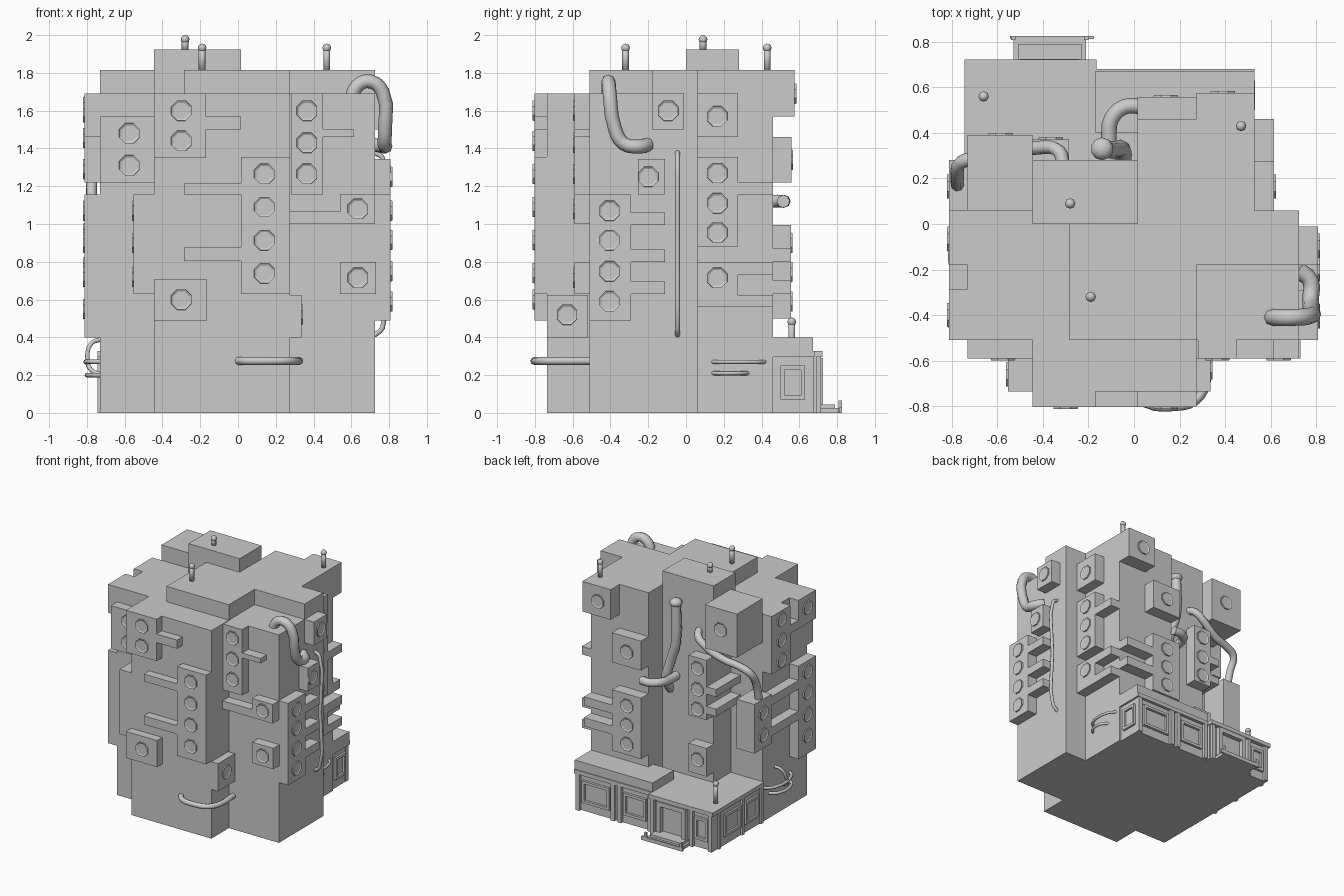
import bpy, bmesh, math
from mathutils import Matrix, Vector

if "Cube" in bpy.data.objects:
    bpy.data.objects.remove(bpy.data.objects["Cube"])


def make(name, bm):
    bmesh.ops.recalc_face_normals(bm, faces=bm.faces)
    me = bpy.data.meshes.new(name)
    bm.to_mesh(me)
    bm.free()
    ob = bpy.data.objects.new(name, me)
    bpy.context.collection.objects.link(ob)
    return ob


def add_box(bm, lo, hi):
    size = [h - l for l, h in zip(lo, hi)]
    mid = [(h + l) / 2 for l, h in zip(lo, hi)]
    bmesh.ops.create_cube(bm, size=1, matrix=Matrix.Translation(mid) @ Matrix.Diagonal((*size, 1)))


def box(name, x, y, z):
    bm = bmesh.new()
    add_box(bm, (x[0], y[0], z[0]), (x[1], y[1], z[1]))
    return make(name, bm)


def prism(name, outline, z0, z1):
    bm = bmesh.new()
    f = bm.faces.new([bm.verts.new((x, y, z0)) for x, y in outline])
    up = bmesh.ops.extrude_face_region(bm, geom=[f])['geom']
    bmesh.ops.translate(bm, vec=(0, 0, z1 - z0),
                        verts=[v for v in up if isinstance(v, bmesh.types.BMVert)])
    return make(name, bm)


def side_box(bm, axis, wall, out, a, z):
    # box standing out from a wall; a is the range along the wall
    d = sorted((wall, out))
    if axis == 'y':
        add_box(bm, (a[0], d[0], z[0]), (a[1], d[1], z[1]))
    else:
        add_box(bm, (d[0], a[0], z[0]), (d[1], a[1], z[1]))


def pod(name, axis, wall, out, a, z, centre, discs, tabs=()):
    # window pod with octagonal portholes and side brackets (a0, a1, z0, z1)
    bm = bmesh.new()
    side_box(bm, axis, wall, out, a, z)
    for a0, a1, z0, z1 in tabs:
        side_box(bm, axis, wall, out, (a0, a1), (z0, z1))
    make(name, bm)
    s = 1 if out > wall else -1
    normal = Vector((0, s, 0) if axis == 'y' else (s, 0, 0))
    for zc in discs:
        bm = bmesh.new()
        pos = (centre, out, zc) if axis == 'y' else (out, centre, zc)
        turn = normal.to_track_quat('Z', 'Y').to_matrix().to_4x4()
        m = Matrix.Translation(pos) @ turn @ Matrix.Rotation(math.pi / 8, 4, 'Z')
        bmesh.ops.create_cone(bm, cap_ends=True, segments=8, radius1=.06, radius2=.057,
                              depth=.018, matrix=m)
        bm.normal_update()
        cap = max(bm.faces, key=lambda f: f.calc_center_median().dot(normal))
        bmesh.ops.inset_individual(bm, faces=[cap], thickness=.012, depth=-.006)
        make(name + '_porthole', bm)


def pipe(name, pts, r):
    cu = bpy.data.curves.new(name, 'CURVE')
    cu.dimensions = '3D'
    cu.bevel_depth = r
    cu.bevel_resolution = 2
    cu.use_fill_caps = True
    cu.resolution_u = 3
    sp = cu.splines.new('BEZIER')
    sp.bezier_points.add(len(pts) - 1)
    for bp, p in zip(sp.bezier_points, pts):
        bp.co = p
        bp.handle_left_type = bp.handle_right_type = 'AUTO'
    ob = bpy.data.objects.new(name, cu)
    bpy.context.collection.objects.link(ob)


def frame(name, axis, wall, out, a, z, w=.022):
    bm = bmesh.new()
    for aa, zz in (((a[0], a[0] + w), z), ((a[1] - w, a[1]), z),
                   (a, (z[0], z[0] + w)), (a, (z[1] - w, z[1]))):
        side_box(bm, axis, wall, out, aa, zz)
    make(name, bm)


# Tower and stepped roof
prism('tower', [(-.73, -.51), (-.445, -.51), (-.445, -.735), (.275, -.735), (.275, -.51),
                (.725, -.51), (.725, .06), (.53, .06), (.53, .46), (.015, .46),
                (.015, .28), (-.445, .28), (-.445, .06), (-.73, .06)], 0, 1.69)
prism('upper_roof', [(-.285, -.51), (.275, -.51), (.275, -.18), (.725, -.18), (.725, .06),
                     (.53, .06), (.53, .46), (.015, .46), (.015, 0), (-.285, 0)], 1.69, 1.815)
box('roof_house', (-.445, .015), (0, .28), (1.69, 1.925))

# Front pods
F, FR = -.735, -.51
pod('front_top_pod', 'y', F, -.803, (-.445, -.17), (1.35, 1.69), -.3, (1.6, 1.44), [(-.17, .015, 1.5, 1.57)])
pod('front_tall_pod', 'y', F, -.803, (.015, .275), (.63, 1.355), .14, (1.265, 1.09, .915, .74),
    [(-.285, .015, 1.155, 1.215), (-.285, .015, .805, .875)])
pod('front_low_pod', 'y', F, -.803, (-.445, -.165), (.49, .705), -.3, (.6,))
pod('front_right_column', 'y', FR, -.59, (.28, .45), (1.155, 1.69), .365, (1.6, 1.43, 1.265), [(.45, .615, 1.46, 1.5)])
pod('front_right_pod', 'y', FR, -.59, (.54, .725), (1, 1.155), .635, (1.08,), [(.275, .54, 1, 1.065)])
pod('front_right_low_pod', 'y', FR, -.59, (.54, .73), (.63, .8), .635, (.715,))
pod('front_left_pod', 'y', FR, -.59, (-.73, -.445), (1.22, 1.57), -.575, (1.48, 1.31))
pod('bay_right_pod', 'x', .275, .335, (-.735, -.52), (.4, .625), -.63, (.52,))
pod('bay_left_pod', 'x', -.445, -.552, (-.735, -.59), (.63, 1.155), -.66, (1.07, .9, .72))

# Right pods
pod('right_tall_pod', 'x', .725, .808, (-.51, -.29), (.49, 1.155), -.405, (1.07, .915, .75, .59),
    [(-.29, -.11, z, z + .065) for z in (.63, .8, .995)])
pod('right_mid_pod', 'x', .725, .808, (-.255, -.11), (1.155, 1.345), -.2, (1.25,))
pod('right_top_pod', 'x', .725, .808, (-.18, -.01), (1.5, 1.69), -.095, (1.6,))
pod('right_back_top_pod', 'x', .53, .615, (.055, .275), (1.46, 1.69), .165, (1.57,))
pod('right_back_tall_pod', 'x', .53, .615, (.055, .275), (.88, 1.355), .165, (1.27, 1.11, .955), [(.275, .46, 1.155, 1.22)])
pod('right_back_low_pod', 'x', .53, .615, (.055, .275), (.56, .8), .165, (.715,),
    [(.275, .46, .73, .8), (.275, .46, .56, .625)])

# Back pods
pod('back_top_pod', 'y', .46, .575, (.275, .53), (1.57, 1.815), .39, (1.69,))
pod('back_mid_pod', 'y', .46, .558, (.015, .275), (1.22, 1.46), .14, (1.34,))
pod('back_tall_pod', 'y', .46, .555, (.015, .275), (.5, .995), .14, (.9, .745, .59),
    [(.275, .53, .8, .87), (.275, .53, .63, .7)])
pod('back_left_box', 'y', .06, .39, (-.73, -.445), (1.46, 1.815), -.585, (1.65,))
pod('back_left_stack', 'y', .28, .372, (-.445, -.285), (.87, 1.355), -.365, (1.27, 1.1, .94))
pod('back_left_low_pod', 'y', .28, .372, (-.445, -.285), (.41, .64), -.365, (.53,))
for z in (.92, 1.08):
    box('back_left_bracket', (-.53, -.445), (.06, .37), (z, z + .06))

# Left pods
L, LO = -.73, -.812
pod('left_tall_pod', 'x', L, LO, (-.51, -.285), (.4, 1.155), -.4, (1.07, .9, .72, .55),
    [(-.285, -.18, .97, 1.04), (-.285, -.18, .72, .79)])
pod('left_top_pod', 'x', L, LO, (-.51, -.285), (1.46, 1.69), -.4, (1.59,))
pod('left_stack', 'x', L, LO, (-.18, .06), (1.22, 1.69), -.065, (1.62, 1.455, 1.29), [(-.285, -.18, 1.46, 1.53)])
pod('left_back_pod', 'x', -.65, LO, (.06, .28), (.66, 1.06), .165, (.95, .77), [(-.18, .06, .97, 1.04), (-.18, .06, .72, .79)])

# Shop podium at the back, with cornice and ledge
box('podium', (-.73, .515), (.05, .655), (0, .3))
box('podium_ledge', (-.17, .53), (.4, .672), (.325, .4))
box('podium_cornice', (-.745, .53), (.06, .68), (.295, .327))
box('corner_shop', (-.73, -.17), (.6, .69), (0, .3))
box('corner_cornice', (-.745, -.165), (.55, .722), (.295, .327))
for x in (-.73, -.56, -.21, -.16, .11, .17, .485):
    y = .715 if x < -.165 else .678
    box('pilaster', (x, x + .032), (.64, y), (0, .297))
for a, y in (((.22, .465), .655), ((-.11, .095), .655), ((-.69, -.57), .69)):
    frame('shop_window', 'y', y - .01, y + .02, a, (.07, .25))
frame('door_frame', 'y', .68, .725, (-.5, -.24), (0, .29), .035)
for a in ((.12, .29), (.35, .56)):
    frame('side_window', 'x', -.725, -.745, a, (.07, .25))
frame('right_side_window', 'x', .51, .532, (.5, .63), (.07, .25))
for y in (.07, .31, .61):
    box('side_pilaster', (-.744, -.72), (y, y + .03), (0, .297))
box('door_step', (-.53, -.21), (.68, .815), (0, .025))
box('door_step_upper', (-.51, -.23), (.68, .79), (.025, .045))
box('step_edge', (-.545, -.175), (.812, .826), (.0, .03))
for x in (-.53, -.21):
    box('step_post', (x - .01, x + .01), (.808, .826), (0, .065))

# Rounded vent posts
for x, y, z0, z1 in ((-.28, .09, 1.92, 2), (-.19, -.32, 1.81, 1.955), (.47, .43, 1.81, 1.955), (-.66, .56, .32, .505)):
    bm = bmesh.new()
    bmesh.ops.create_cone(bm, cap_ends=True, segments=8, radius1=.018, radius2=.018, depth=z1 - z0 - .02,
                          matrix=Matrix.Translation((x, y, (z0 + z1 - .02) / 2)))
    bmesh.ops.create_uvsphere(bm, u_segments=8, v_segments=6, radius=.023,
                              matrix=Matrix.Translation((x, y, z1 - .023)))
    make('vent_post', bm)

# Pipes
pipe('roof_pipe', [(.6, -.41, 1.66), (.63, -.41, 1.73), (.7, -.41, 1.755), (.765, -.405, 1.7), (.778, -.375, 1.5),
                   (.775, -.33, 1.425), (.775, -.25, 1.41), (.72, -.2, 1.42)], .037)
pipe('front_pipe', [(0, -.73, .275), (.05, -.785, .275), (.18, -.8, .275), (.27, -.775, .275), (.315, -.7, .275), (.315, -.5, .275)], .021)
pipe('right_drain', [(.72, -.045, .41), (.765, -.045, .45), (.77, -.045, .9), (.765, -.045, 1.35), (.72, -.045, 1.38)], .013)
for y, z in ((.42, .27), (.33, .21)):
    pipe('right_small_pipe', [(.52, .14, z), (.56, .18, z), (.565, y - .05, z), (.52, y, z)], .011)
pipe('left_small_arc', [(-.72, -.1, .39), (-.775, -.12, .37), (-.798, -.15, .29), (-.78, -.19, .23), (-.72, -.21, .2)], .012)
for y, z in ((.05, .27), (-.02, .2)):
    pipe('left_small_pipe', [(-.72, -.3, z), (-.775, -.25, z), (-.785, y - .06, z), (-.72, y, z)], .012)
pipe('back_vertical_pipe', [(-.14, .33, 1.73), (-.14, .33, 1.4), (-.09, .325, 1.24), (-.05, .325, 1.08), (-.05, .26, .98)], .038)
bm = bmesh.new()
bmesh.ops.create_uvsphere(bm, u_segments=10, v_segments=6, radius=.05,
                          matrix=Matrix.Translation((-.14, .33, 1.73)) @ Matrix.Diagonal((1, 1, .7, 1)))
make('back_pipe_cap', bm)
pipe('back_cross_pipe', [(.04, .515, 1.12), (-.04, .515, 1.12), (-.1, .46, 1.12), (-.11, .38, 1.11), (-.11, .26, 1.11)], .034)
pipe('back_left_pipe', [(-.31, .26, 1.53), (-.33, .32, 1.51), (-.42, .335, 1.44), (-.55, .31, 1.37), (-.68, .29, 1.34),
                        (-.76, .27, 1.3), (-.775, .21, 1.2), (-.775, .17, 1.04)], .03)

# Smooth the round parts
round_obs = [o for o in bpy.data.objects if o.type == 'CURVE' or o.name.startswith(('vent', 'back_pipe_cap'))]
for o in round_obs:
    if o.type == 'MESH':
        for p in o.data.polygons:
            p.use_smooth = True
